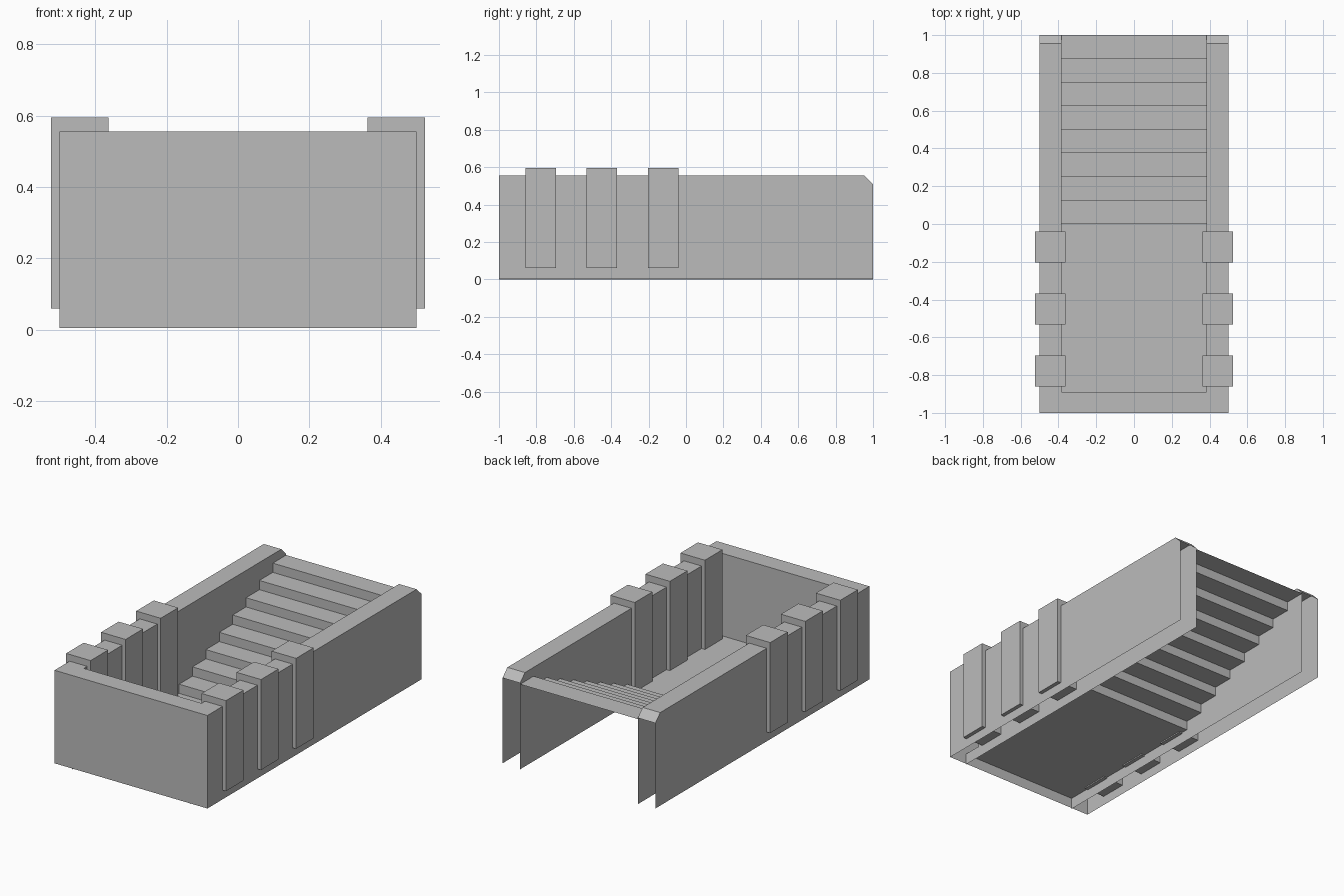
import bpy
from mathutils import Vector

cube = bpy.data.objects.get("Cube")
if cube:
    bpy.data.objects.remove(cube, do_unlink=True)

GREY = (0.5, 0.5, 0.5, 1.0)
grey = bpy.data.materials.new("plain grey")
grey.use_nodes = True
grey.diffuse_color = GREY
grey.node_tree.nodes["Principled BSDF"].inputs["Base Color"].default_value = GREY

OUT, IN = 0.5, 0.385          # outer and inner wall faces
FRONT, LIP, BACK = -1.0, -0.89, 1.0
BASE, TOP = 0.005, 0.555
FLOOR, LANDING = 0.067, 0.503
CUT = 0.045                   # chamfer at the rear wall ends
STEPS = 8


def sheet(name, polygons, mirror=False):
    """Make an object from (corner list, facing direction) pairs."""
    verts, faces = [], []
    for corners, facing in polygons:
        pts = [Vector(c) for c in corners]
        normal = Vector()
        for a, b in zip(pts, pts[1:] + pts[:1]):
            normal += a.cross(b)
        if normal.dot(Vector(facing)) < 0:
            pts.reverse()
        faces.append(range(len(verts), len(verts) + len(pts)))
        verts += pts
    mesh = bpy.data.meshes.new(name)
    mesh.from_pydata(verts, [], [list(f) for f in faces])
    mesh.materials.append(grey)
    obj = bpy.data.objects.new(name, mesh)
    bpy.context.collection.objects.link(obj)
    if mirror:
        obj.modifiers.new("Mirror", 'MIRROR').use_mirror_merge = False
    return obj


def across(a, b, x0=-IN, x1=IN):
    """Rectangle spanning x0..x1 between two (y, z) points."""
    return [(x0, *a), (x1, *a), (x1, *b), (x0, *b)]


# Hollow side walls, open underneath and at the rear
rear_end = [(BACK, TOP - CUT), (BACK - CUT, TOP)]
outer = [(FRONT, BASE), (BACK, BASE), *rear_end, (FRONT, TOP)]
inner = [(FRONT, 0), (BACK, 0), *rear_end, (LIP, TOP), (LIP, FLOOR), (FRONT, FLOOR)]
sheet("side_walls", [
    ([(OUT, *p) for p in outer], (1, 0, 0)),
    ([(IN, *p) for p in inner], (-1, 0, 0)),
    (across((FRONT, TOP), rear_end[1], IN, OUT), (0, 0, 1)),
    (across(rear_end[1], rear_end[0], IN, OUT), (0, 1, 1)),
], mirror=True)

# Hollow front wall
sheet("front_wall", [
    (across((FRONT, BASE), (FRONT, TOP), -OUT, OUT), (0, -1, 0)),
    (across((FRONT, TOP), (LIP, TOP)), (0, 0, 1)),
    (across((LIP, FLOOR), (LIP, TOP)), (0, 1, 0)),
])

# Floor
sheet("floor", [(across((FRONT, FLOOR), (0, FLOOR)), (0, 0, 1))])

# Stairs climbing to the rear
run, rise = BACK / STEPS, (LANDING - FLOOR) / STEPS
stairs = []
for i in range(STEPS):
    y, z = i * run, FLOOR + i * rise
    stairs.append((across((y, z), (y, z + rise)), (0, -1, 0)))
    stairs.append((across((y, z + rise), (y + run, z + rise)), (0, 0, 1)))
sheet("stairs", stairs)

# Pillars straddling both side walls
for i, y in enumerate((-0.777, -0.45, -0.122)):
    for side, x in (("left", 0.443), ("right", -0.443)):
        bpy.ops.mesh.primitive_cube_add(size=1, location=(x, y, 0.3275))
        pillar = bpy.context.object
        pillar.name = f"{side}_pillar_{i + 1}"
        pillar.scale = (0.16, 0.164, 0.535)
        pillar.data.materials.append(grey)
